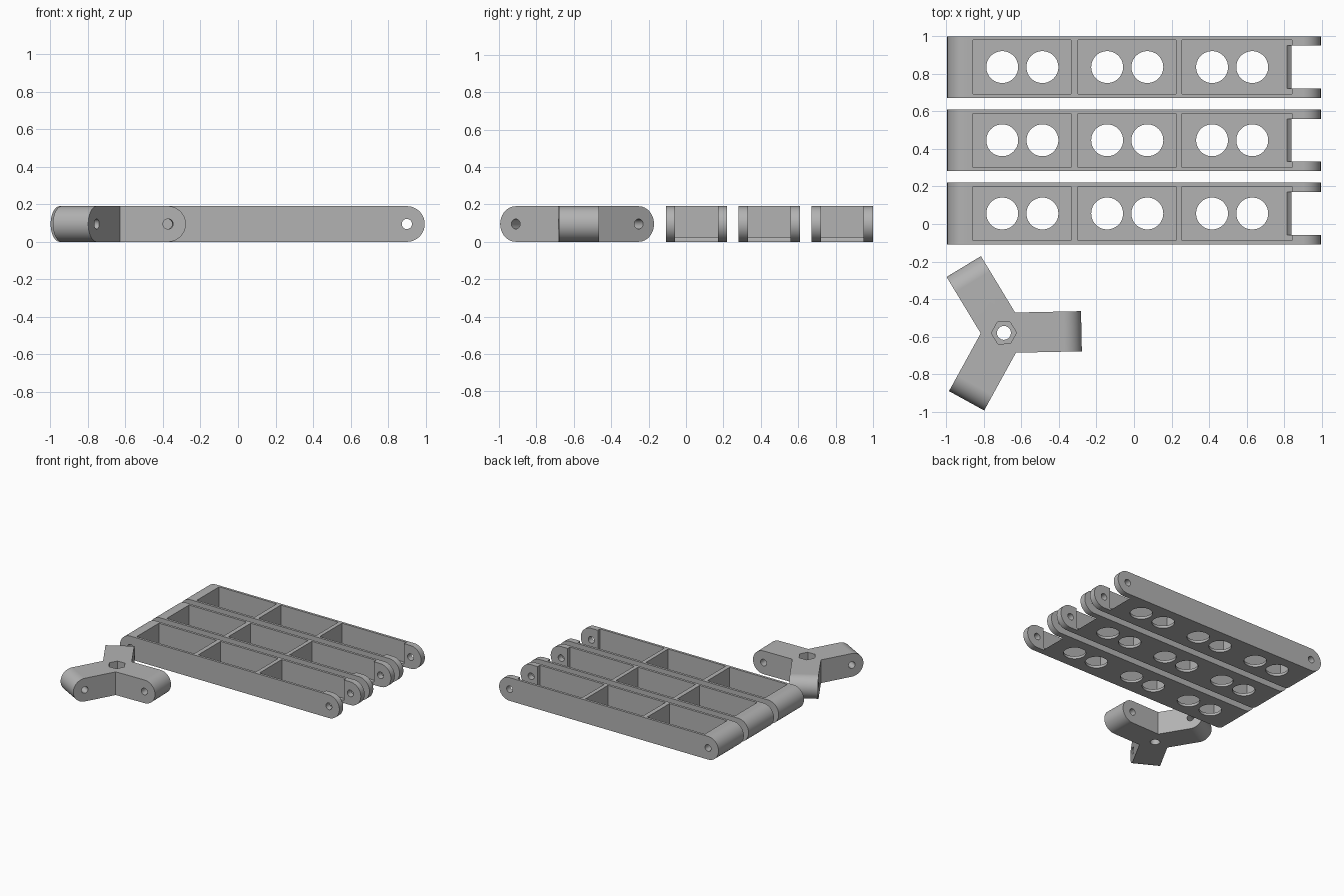
import bpy, bmesh
from math import sin, cos, pi, radians
from mathutils import Matrix, Vector

cube = bpy.data.objects.get("Cube")
if cube:
    bpy.data.objects.remove(cube, do_unlink=True)

H, R = 0.19, 0.095          # part height and end radius
PIN, STEPS = 0.027, 24      # pin hole radius, steps per half circle

grey = bpy.data.materials.new("light grey plastic")
grey.use_nodes = True
GREY = (0.45, 0.45, 0.45, 1)
grey.diffuse_color = GREY
grey.node_tree.nodes["Principled BSDF"].inputs["Base Color"].default_value = GREY


def arc(cx, cz, r, start, end, steps):
    return [(cx + r * cos(start + (end - start) * i / steps),
             cz + r * sin(start + (end - start) * i / steps)) for i in range(steps + 1)]


def circle(cx, cz, r, sides=2 * STEPS):
    return arc(cx, cz, r, 0, 2 * pi, sides)[:-1]


def prism(name, profile, lo, hi, axis="Y"):
    """Extrude a 2D profile along Y (profile in xz) or Z (profile in xy)."""
    bm = bmesh.new()
    place = (lambda a, b: (a, lo, b)) if axis == "Y" else (lambda a, b: (a, b, lo))
    face = bm.faces.new([bm.verts.new(place(a, b)) for a, b in profile])
    out = bmesh.ops.extrude_face_region(bm, geom=[face])
    step = Vector((0, hi - lo, 0)) if axis == "Y" else Vector((0, 0, hi - lo))
    bmesh.ops.translate(bm, vec=step, verts=[v for v in out["geom"] if isinstance(v, bmesh.types.BMVert)])
    bmesh.ops.recalc_face_normals(bm, faces=bm.faces)
    mesh = bpy.data.meshes.new(name)
    bm.to_mesh(mesh)
    bm.free()
    mesh.materials.append(grey)
    obj = bpy.data.objects.new(name, mesh)
    bpy.context.collection.objects.link(obj)
    return obj


def box(name, x0, x1, y0, y1, z0, z1):
    return prism(name, [(x0, z0), (x1, z0), (x1, z1), (x0, z1)], y0, y1)


def activate(obj):
    bpy.ops.object.select_all(action="DESELECT")
    obj.select_set(True)
    bpy.context.view_layer.objects.active = obj


def combine(obj, other, operation="DIFFERENCE"):
    """Apply a boolean and discard the helper."""
    activate(obj)
    mod = obj.modifiers.new("boolean", "BOOLEAN")
    mod.operation, mod.solver, mod.object = operation, "EXACT", other
    bpy.ops.object.modifier_apply(modifier=mod.name)
    bpy.data.objects.remove(other, do_unlink=True)


def finish(obj):
    activate(obj)
    bpy.ops.object.shade_smooth_by_angle(angle=radians(25))
    mod = obj.modifiers.new("flat face normals", "WEIGHTED_NORMAL")
    mod.keep_sharp = True


# Link bar: rounded ends, open tray pockets, fork at the +x end
PIVOT, HALF = 0.90, 0.164
outline = (arc(PIVOT, R, R, -pi / 2, pi / 2, STEPS)
           + arc(-PIVOT, R, R, pi / 2, 3 * pi / 2, STEPS))
bar = prism("link_bar_back", outline, -HALF, HALF)

# Tray pockets, each with two round floor holes
FLOOR, WALL = 0.022, 0.02
for x0, x1, hole in ((-0.857, -0.335, -0.595), (-0.298, 0.224, -0.036), (0.257, 0.841, 0.523)):
    combine(bar, box("cutter", x0, x1, WALL - HALF, HALF - WALL, FLOOR, 0.3))
    for side in (-1, 1):
        combine(bar, prism("cutter", circle(hole + side * 0.107, 0, 0.085), -0.1, 0.1, "Z"))

# Fork gap with round clearance for the neighbouring end
GAP = HALF - 0.05
combine(bar, prism("cutter", circle(PIVOT, R, 0.1125), -GAP, GAP))
combine(bar, box("cutter", PIVOT, 1.1, -GAP, GAP, -0.1, 0.3))

# Pin holes across both ends
for x in (-PIVOT, PIVOT):
    combine(bar, prism("cutter", circle(x, R, PIN), -0.3, 0.3))
finish(bar)

# Three equal bars side by side
bar.location.y = 0.836
for name, y in (("link_bar_middle", 0.446), ("link_bar_front", 0.056)):
    copy = bar.copy()
    copy.data = bar.data.copy()
    copy.name, copy.location.y = name, y
    bpy.context.collection.objects.link(copy)

# Three-arm hub
REACH, ARM = 0.318, 0.107
arm_outline = arc(REACH, R, R, -pi / 2, pi / 2, STEPS) + [(-0.03, H), (-0.03, 0)]
turns = [Matrix.Rotation(radians(120 * i), 4, "Z") for i in range(3)]
hub = prism("three_arm_hub", arm_outline, -ARM, ARM)
for turn in turns[1:]:
    arm = prism("arm", arm_outline, -ARM, ARM)
    arm.data.transform(turn)
    combine(hub, arm, "UNION")
for turn in turns:
    pin = prism("cutter", circle(REACH, R, PIN), -0.13, 0.13)
    pin.data.transform(turn)
    combine(hub, pin)

# Centre bolt hole with hexagonal nut recess
combine(hub, prism("cutter", circle(0, 0, 0.037), -0.1, 0.3, "Z"))
combine(hub, prism("cutter", circle(0, 0, 0.067, 6), 0.1, 0.3, "Z"))
finish(hub)
hub.location = (-0.693, -0.58, 0)
hub.rotation_euler.z = radians(1.2)
